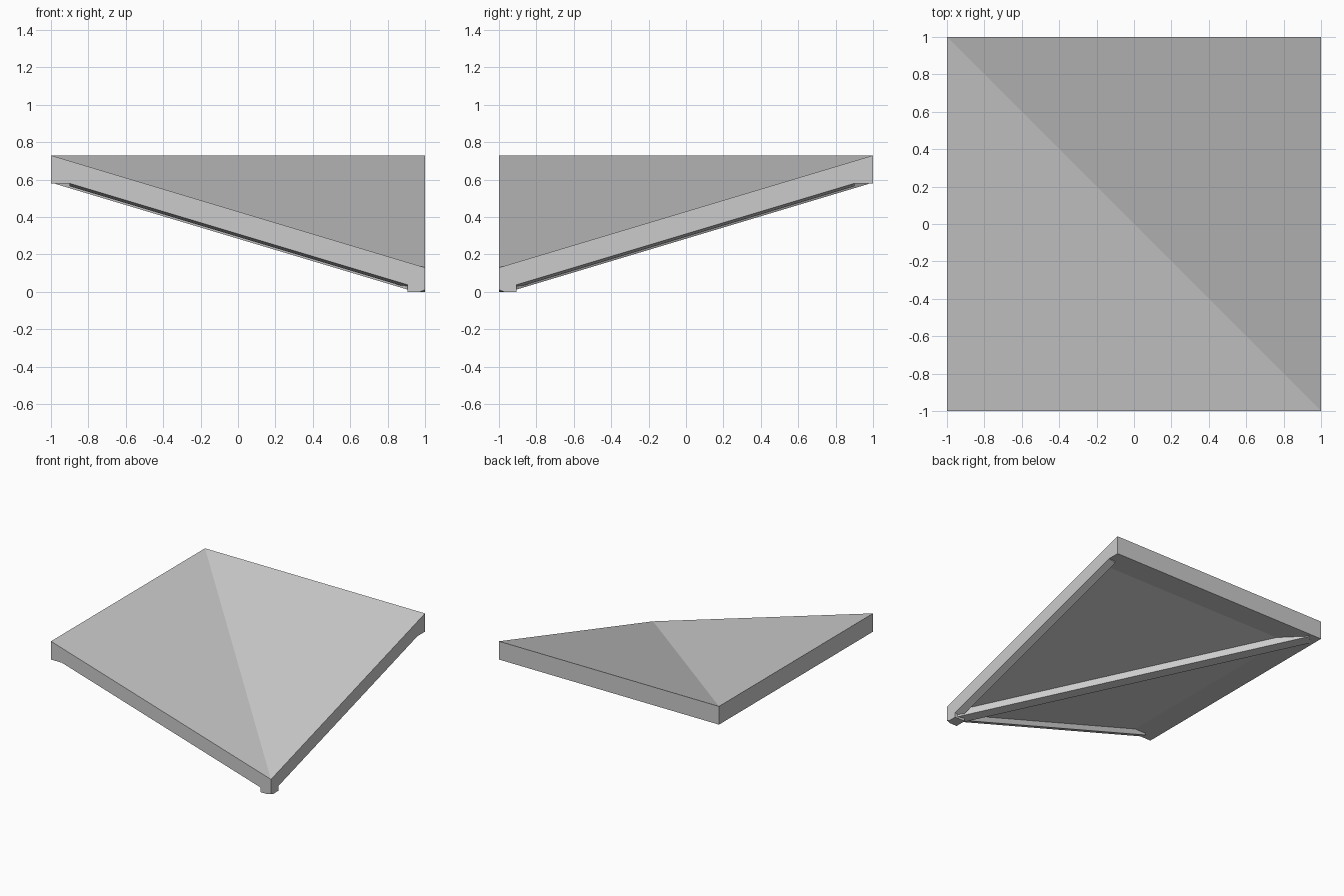
import bpy, bmesh

if "Cube" in bpy.data.objects:
    bpy.data.objects.remove(bpy.data.objects["Cube"])

grey = bpy.data.materials.new("plain_grey")
grey.diffuse_color = (0.6, 0.6, 0.6, 1)
grey.use_nodes = True
grey.node_tree.nodes["Principled BSDF"].inputs["Base Color"].default_value = grey.diffuse_color

TOP, SLOPE, EAVE = 0.43, 0.3, 0.58


def z_at(t, drop=0.0):
    """Roof height at distance t along the fall, lowered by drop."""
    return TOP - SLOPE * t - drop


def make(name, verts, faces, mirrored=False):
    """Mesh part; optionally adds the copy mirrored across the valley."""
    bm = bmesh.new()
    copies = [lambda p: p]
    if mirrored:
        copies.append(lambda p: (-p[1], -p[0], p[2]))
    for place in copies:
        vs = [bm.verts.new(place(p)) for p in verts]
        for f in faces:
            bm.faces.new([vs[i] for i in f])
    bmesh.ops.remove_doubles(bm, verts=bm.verts, dist=1e-5)
    bmesh.ops.recalc_face_normals(bm, faces=bm.faces)
    mesh = bpy.data.meshes.new(name)
    bm.to_mesh(mesh)
    bm.free()
    mesh.materials.append(grey)
    obj = bpy.data.objects.new(name, mesh)
    bpy.context.collection.objects.link(obj)
    return obj


def loft(name, a, b, mirrored=False):
    """Solid between two matching cross-sections."""
    n = len(a)
    sides = [(i, (i + 1) % n, n + (i + 1) % n, n + i) for i in range(n)]
    make(name, a + b, [tuple(range(n)), tuple(range(n, 2 * n))] + sides, mirrored)


# Valley roof: two sloping slabs with level undersides along the high edges
k = -0.8
roof = [(-1, -1, z_at(-1)), (-1, 1, z_at(-1)), (1, -1, z_at(1)),
        (-1, -1, EAVE), (-1, 1, EAVE), (k, -1, EAVE), (k, -k, EAVE),
        (1, -1, z_at(1, 0.09))]
make("valley_roof", roof,
     [(0, 2, 1), (0, 1, 4, 3), (3, 4, 6, 5), (5, 6, 7), (0, 3, 5, 7, 2)], True)


# Sloping trims below the front and right edges
def trim(t):
    return [(t, -1, z_at(t, 0.09)), (t, -1, z_at(t, 0.12)),
            (t, -0.94, z_at(t, 0.135)), (t, -0.94, z_at(t, 0.09))]


loft("edge_trim", trim(-0.9), trim(0.94), True)


# Beam under the valley line
def beam(t, w=0.035):
    return [(t + s * w, -t + s * w, z_at(t, d))
            for s, d in ((-1, 0.06), (-1, 0.135), (1, 0.135), (1, 0.06))]


loft("valley_beam", beam(-0.94), beam(0.95))

# Foot under the low corner, with its outer tip clipped
f, c, h = 0.905, 0.97, 0.06
make("corner_foot",
     [(f, -1, h), (1, -1, h), (1, -f, h), (f, -f, h),
      (f, -1, 0), (c, -1, 0), (1, -c, 0), (1, -f, 0), (f, -f, 0), (1, -1, 0.012)],
     [(0, 1, 2, 3), (4, 5, 6, 7, 8), (5, 9, 6), (0, 4, 5, 9, 1),
      (1, 9, 6, 7, 2), (2, 7, 8, 3), (3, 8, 4, 0)])
